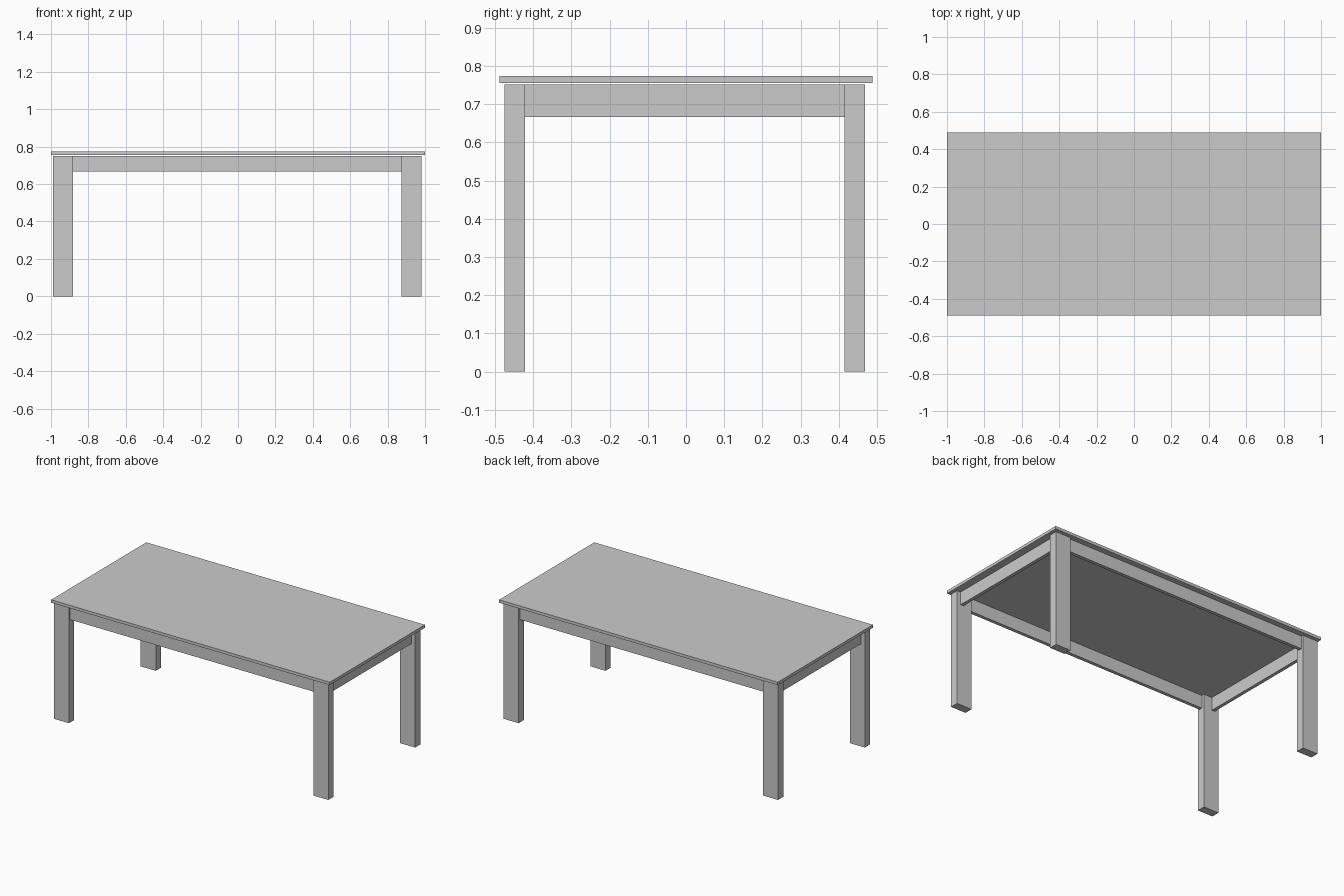
import bpy

cube = bpy.data.objects.get("Cube")
if cube:
    bpy.data.objects.remove(cube, do_unlink=True)

grey = bpy.data.materials.new("light_grey")
grey.use_nodes = True
colour = (0.6, 0.6, 0.6, 1)
grey.diffuse_color = colour
grey.node_tree.nodes["Principled BSDF"].inputs["Base Color"].default_value = colour


def box(name, x, y, z):
    """Add a box spanning the given (low, high) ranges."""
    spans = (x, y, z)
    bpy.ops.mesh.primitive_cube_add(size=1, location=[(a + b) / 2 for a, b in spans])
    obj = bpy.context.object
    obj.name = name
    obj.scale = [b - a for a, b in spans]
    bpy.ops.object.transform_apply(location=False, rotation=False, scale=True)
    obj.data.materials.append(grey)
    return obj


def around(centre, half):
    return (centre - half, centre + half)


# The frame sits very slightly off the centre of the top
FRAME_X, FRAME_Y = -0.004, -0.003
FRAME_TOP = 0.751
LEG_X, LEG_Y = 0.931, 0.445
RAIL_X, RAIL_Y = 0.948, 0.448
RAIL_Z = (0.667, FRAME_TOP)

# Table top
box("table_top", (-1, 1), (-0.488, 0.488), (0.755, 0.774))

# Legs
for side, sx in (("right", -1), ("left", 1)):
    for end, sy in (("front", -1), ("back", 1)):
        box(f"{end}_{side}_leg", around(FRAME_X + sx * LEG_X, 0.054),
            around(FRAME_Y + sy * LEG_Y, 0.027), (0, FRAME_TOP))

# Long rails between the legs at front and back
for end, sy in (("front", -1), ("back", 1)):
    box(f"{end}_rail", around(FRAME_X, LEG_X - 0.054),
        around(FRAME_Y + sy * RAIL_Y, 0.011), RAIL_Z)

# Short rails between the legs at the sides
for side, sx in (("right", -1), ("left", 1)):
    box(f"{side}_rail", around(FRAME_X + sx * RAIL_X, 0.011),
        around(FRAME_Y, LEG_Y - 0.027), RAIL_Z)
